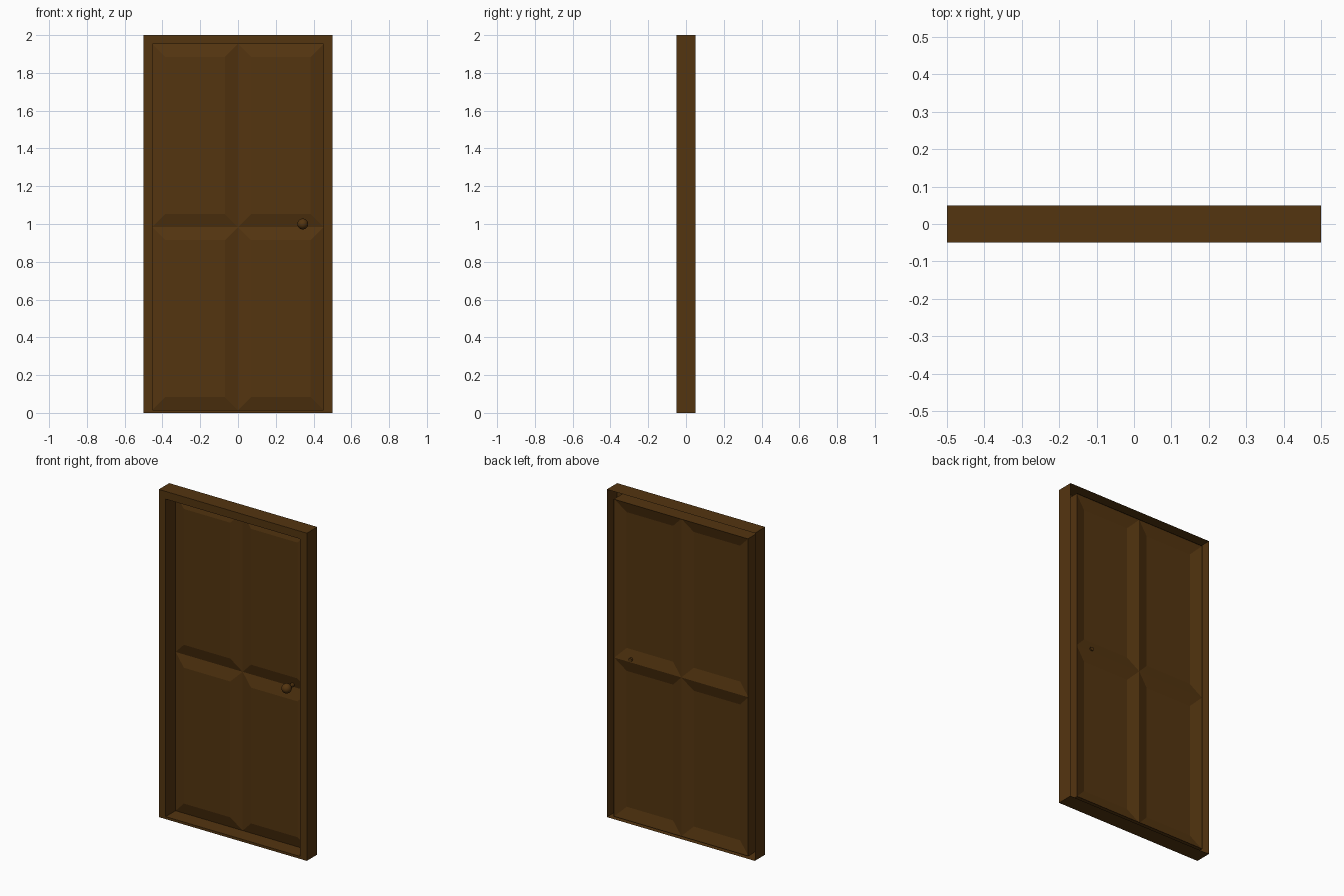
import bpy, bmesh, math
from mathutils import Matrix

if "Cube" in bpy.data.objects:
    bpy.data.objects.remove(bpy.data.objects["Cube"])

wood = bpy.data.materials.new("brown wood")
wood.diffuse_color = (0.088, 0.035, 0.005, 1)
wood.use_nodes = True
wood.node_tree.nodes["Principled BSDF"].inputs["Base Color"].default_value = wood.diffuse_color


def finish(bm, name):
    mesh = bpy.data.meshes.new(name)
    bm.to_mesh(mesh)
    bm.free()
    mesh.materials.append(wood)
    obj = bpy.data.objects.new(name, mesh)
    bpy.context.collection.objects.link(obj)
    return obj


def rect(bm, x0, x1, z0, z1, y):
    """Four corner vertices of an upright rectangle facing the front."""
    return [bm.verts.new(p) for p in ((x0, y, z0), (x1, y, z0), (x1, y, z1), (x0, y, z1))]


def bridge(bm, a, b):
    """Band of four quads between two rectangles."""
    for i in range(4):
        j = (i + 1) % 4
        bm.faces.new((a[i], a[j], b[j], b[i]))


IN_X, IN_Z0, IN_Z1 = 0.453, 0.015, 1.953

# Frame: thin channel moulding, outer wall, front ring and inner reveal, open at the back
bm = bmesh.new()
loops = [rect(bm, -0.5, 0.5, 0, 2, 0.05),
         rect(bm, -0.5, 0.5, 0, 2, -0.05),
         rect(bm, -IN_X, IN_X, IN_Z0, IN_Z1, -0.05),
         rect(bm, -IN_X, IN_X, IN_Z0, IN_Z1, 0.05)]
for a, b in zip(loops, loops[1:]):
    bridge(bm, a, b)
finish(bm, "door_frame")

# Door leaf: one sheet with four raised panels meeting in grooves
BACK, RISE, BEVEL = 0.045, 0.02, 0.07
mid = (IN_Z0 + IN_Z1) / 2
bm = bmesh.new()
for x0, x1 in ((-IN_X, 0), (0, IN_X)):
    for z0, z1 in ((IN_Z0, mid), (mid, IN_Z1)):
        outer = rect(bm, x0, x1, z0, z1, BACK)
        inner = rect(bm, x0 + BEVEL, x1 - BEVEL, z0 + BEVEL, z1 - BEVEL, BACK - RISE)
        bridge(bm, outer, inner)
        bm.faces.new(inner)
bmesh.ops.remove_doubles(bm, verts=bm.verts, dist=0.0001)
finish(bm, "door_leaf")

# Round knob on a thin spindle that passes through the leaf
bm = bmesh.new()
bmesh.ops.create_uvsphere(bm, u_segments=16, v_segments=10, radius=0.029,
                          matrix=Matrix.Translation((0.343, -0.021, 1.0)) @ Matrix.Rotation(math.pi / 2, 4, 'X'))
bmesh.ops.create_cone(bm, cap_ends=True, segments=12, radius1=0.012, radius2=0.012, depth=0.07,
                      matrix=Matrix.Translation((0.343, 0.014, 1.0)) @ Matrix.Rotation(math.pi / 2, 4, 'X'))
knob = finish(bm, "door_knob")
bpy.context.view_layer.objects.active = knob
knob.select_set(True)
bpy.ops.object.shade_smooth_by_angle(angle=math.radians(40))
